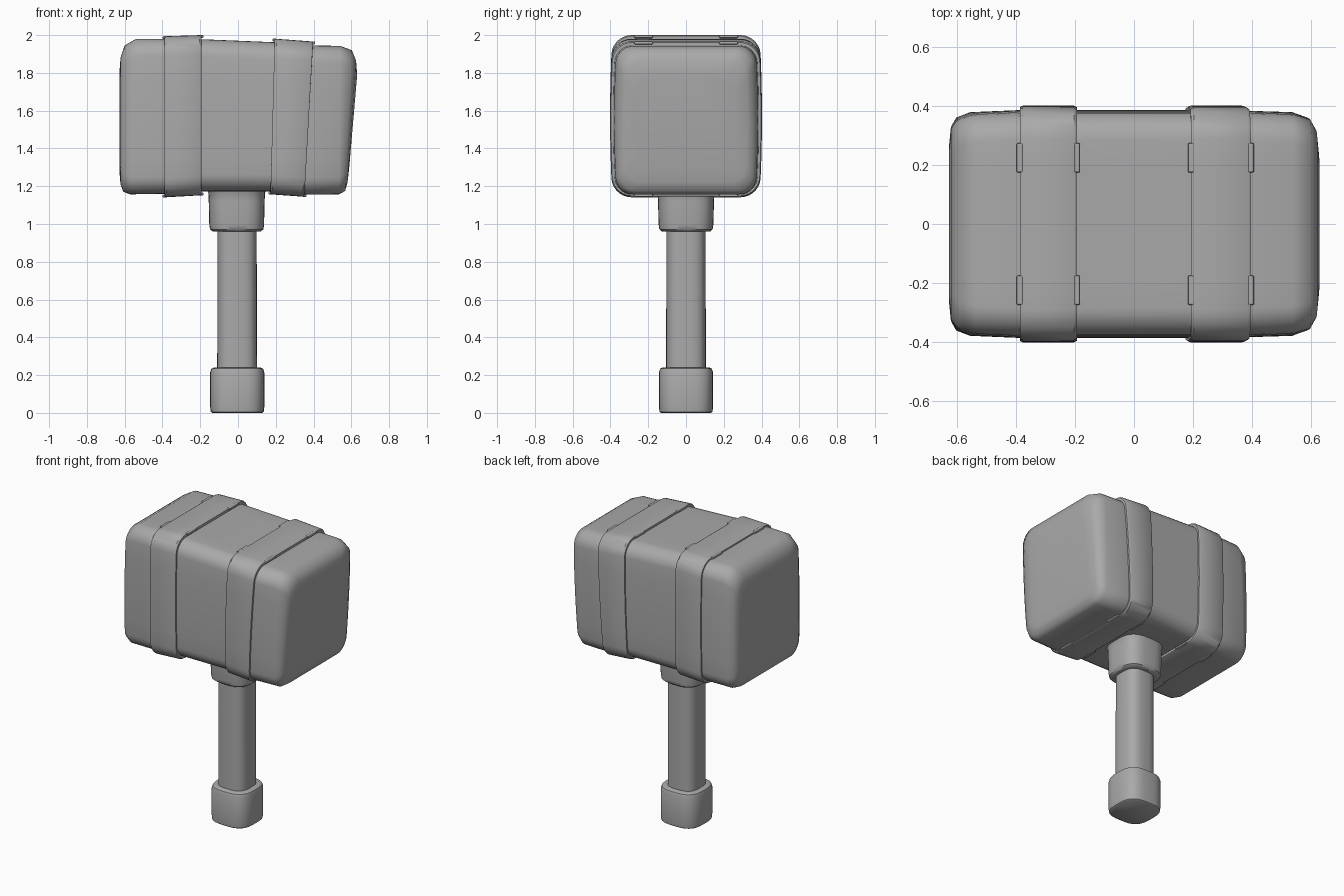
import bpy, bmesh, math

if "Cube" in bpy.data.objects:
    bpy.data.objects.remove(bpy.data.objects["Cube"])

grey = bpy.data.materials.new("stone grey")
grey.diffuse_color = (0.4, 0.4, 0.4, 1)
grey.use_nodes = True
grey.node_tree.nodes["Principled BSDF"].inputs["Base Color"].default_value = grey.diffuse_color


def loft(name, rings, angle=35):
    """Skin a list of closed rings and cap both ends."""
    bm = bmesh.new()
    vr = [[bm.verts.new(p) for p in r] for r in rings]
    n = len(vr[0])
    for a, b in zip(vr, vr[1:]):
        for i in range(n):
            bm.faces.new((a[i], a[(i + 1) % n], b[(i + 1) % n], b[i]))
    bm.faces.new(vr[0][::-1])
    bm.faces.new(vr[-1])
    bmesh.ops.recalc_face_normals(bm, faces=bm.faces)
    me = bpy.data.meshes.new(name)
    bm.to_mesh(me)
    bm.free()
    ob = bpy.data.objects.new(name, me)
    bpy.context.collection.objects.link(ob)
    me.materials.append(grey)
    bpy.ops.object.select_all(action='DESELECT')
    ob.select_set(True)
    bpy.context.view_layer.objects.active = ob
    bpy.ops.object.shade_smooth_by_angle(angle=math.radians(angle))
    return ob


def head_ring(xt, xb, zt, zb, hy, r=0.09, bulge=0.012):
    """Rounded rectangle across the head, leaning from xb (bottom) to xt (top)."""
    hz, zc = (zt - zb) / 2, (zt + zb) / 2
    flat = []
    for k, (sy, sz) in enumerate(((1, 1), (-1, 1), (-1, -1), (1, -1))):
        for i in range(8):
            a = math.pi / 2 * (k + i / 7)
            flat.append((sy * (hy - bulge - r) + r * math.cos(a),
                         sz * (hz - r) + r * math.sin(a)))
        # straight side divided so it can swell a little
        p = flat[-1]
        q = [(-(hy - bulge - r), hz), (-(hy - bulge), -(hz - r)),
             (hy - bulge - r, -hz), (hy - bulge, hz - r)][k]
        flat += [(p[0] + (q[0] - p[0]) * t / 6, p[1] + (q[1] - p[1]) * t / 6)
                 for t in range(1, 6)]
    out = []
    for y, z in flat:
        y *= 1 + bulge / (hy - bulge) * (1 - (z / hz) ** 2)
        t = (z + hz) / (2 * hz)
        out.append((xb + (xt - xb) * t, y, zc + z))
    return out


# Head block: x at top, x at bottom, z top, z bottom, half depth
stations = [
    (-0.628, -0.628, 1.80, 1.28, 0.27),
    (-0.622, -0.622, 1.88, 1.21, 0.33),
    (-0.600, -0.607, 1.945, 1.170, 0.362),
    (-0.540, -0.570, 1.980, 1.157, 0.380),
    (-0.390, -0.390, 1.980, 1.160, 0.387),
    (-0.190, -0.190, 1.978, 1.173, 0.387),
    (0.200, 0.175, 1.962, 1.173, 0.387),
    (0.300, 0.260, 1.955, 1.160, 0.387),
    (0.400, 0.355, 1.945, 1.155, 0.385),
    (0.540, 0.535, 1.943, 1.157, 0.380),
    (0.603, 0.567, 1.920, 1.175, 0.362),
    (0.625, 0.580, 1.865, 1.220, 0.325),
    (0.631, 0.588, 1.790, 1.290, 0.27),
]
loft("hammer_head", [head_ring(*s) for s in stations], 50)


# Two raised bands around the head
def band(name, a, b):
    rings = []
    for t, d in ((0, 0.03), (0, 0.005), (0.05, 0), (0.95, 0), (1, 0.005), (1, 0.03)):
        xt, xb, zt, zb = [p + (q - p) * t for p, q in zip(a, b)]
        rings.append(head_ring(xt, xb, zt - d, zb + d, 0.402 - d, 0.1))
    loft(name, rings)


bands = {"left_band": ((-0.388, -0.388, 1.994, 1.141), (-0.194, -0.194, 2.0, 1.152)),
         "right_band": ((0.194, 0.172, 1.981, 1.157), (0.397, 0.352, 1.966, 1.144))}
for name, (a, b) in bands.items():
    band(name, a, b)

# Small ridge clips on the band edges, top and bottom
for name, ends in bands.items():
    for e, (xt, xb, zt, zb) in enumerate(ends):
        for side, x, z in (("top", xt, zt - 0.007), ("bottom", xb, zb + 0.007)):
            for y in (-0.225, 0.225):
                bpy.ops.mesh.primitive_cube_add(size=1, location=(x, y, z))
                ob = bpy.context.object
                ob.name = f"{name}_clip_{side}"
                for v in ob.data.vertices:
                    v.co.x *= 0.022
                    v.co.y *= 0.10
                    v.co.z *= 0.015
                ob.data.materials.append(grey)
                m = ob.modifiers.new("bevel", 'BEVEL')
                m.width, m.segments = 0.005, 2


# Handle parts: rounded-square columns
def column(name, profile, cx=-0.005, n=3.0):
    def ring(r, z):
        pts = []
        for i in range(48):
            c, s = math.cos(i * math.tau / 48), math.sin(i * math.tau / 48)
            pts.append((cx + r * math.copysign(abs(c) ** (2 / n), c),
                        r * math.copysign(abs(s) ** (2 / n), s), z))
        return pts
    loft(name, [ring(r, z) for r, z in profile], 40)


column("handle", [(0.105, 0.2), (0.104, 1.0)])
column("pommel", [(0.132, 0), (0.140, 0.006), (0.143, 0.03), (0.143, 0.215),
                  (0.137, 0.234), (0.122, 0.241), (0.10, 0.241)], -0.004)
column("collar", [(0.10, 0.961), (0.128, 0.961), (0.141, 0.972), (0.145, 0.995),
                  (0.148, 1.12), (0.150, 1.165), (0.162, 1.19)], -0.007)
